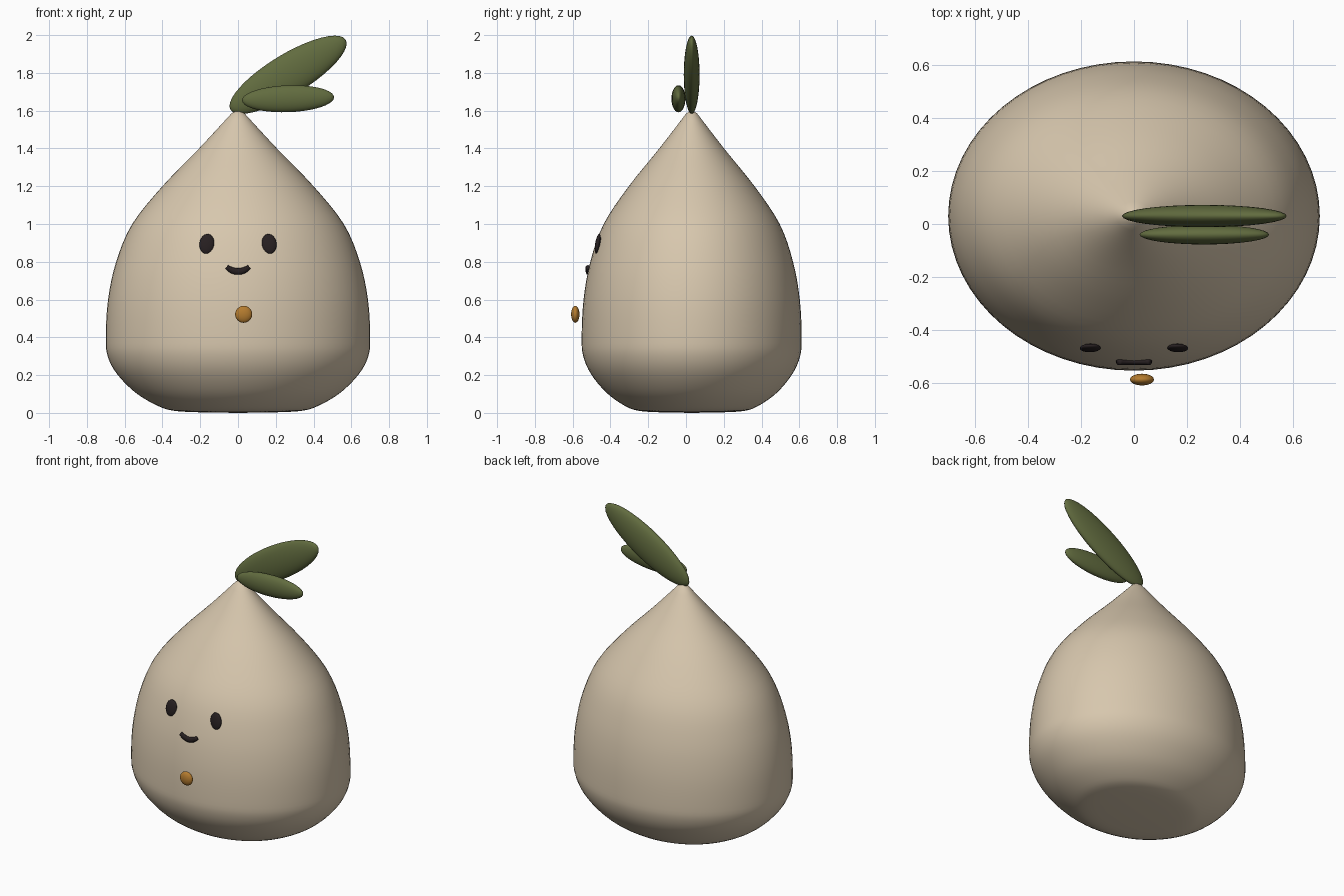
import bpy, bmesh, math
from mathutils import Matrix, Vector
from mathutils.geometry import interpolate_bezier

if "Cube" in bpy.data.objects:
    bpy.data.objects.remove(bpy.data.objects["Cube"])


def material(name, rgb):
    m = bpy.data.materials.new(name)
    m.diffuse_color = (*rgb, 1)
    m.use_nodes = True
    m.node_tree.nodes["Principled BSDF"].inputs["Base Color"].default_value = m.diffuse_color
    return m


cream = material("cream", (0.68, 0.57, 0.42))
green = material("leaf green", (0.122, 0.150, 0.050))
dark = material("dark brown", (0.020, 0.014, 0.015))
orange = material("orange", (0.46, 0.20, 0.028))


def finish(name, bm, mat):
    bmesh.ops.recalc_face_normals(bm, faces=bm.faces)
    for f in bm.faces:
        f.smooth = True
    me = bpy.data.meshes.new(name)
    bm.to_mesh(me)
    bm.free()
    me.materials.append(mat)
    ob = bpy.data.objects.new(name, me)
    bpy.context.collection.objects.link(ob)
    return ob


def ellipsoid(name, centre, radii, mat, roll=0, pitch=0):
    """Squashed ball: roll turns it in the front plane, pitch leans it back."""
    bm = bmesh.new()
    bmesh.ops.create_uvsphere(bm, u_segments=32, v_segments=20, radius=1)
    bm.transform(Matrix.Translation(centre)
                 @ Matrix.Rotation(math.radians(pitch), 4, 'X')
                 @ Matrix.Rotation(math.radians(-roll), 4, 'Y')
                 @ Matrix.Diagonal((*radii, 1)))
    return finish(name, bm, mat)


def smooth_path(pts, steps):
    """Smooth curve through all points."""
    pts = [Vector((*p, 0)) for p in pts]
    out = [pts[0]]
    for i in range(len(pts) - 1):
        a, b = pts[i], pts[i + 1]
        before, after = pts[max(i - 1, 0)], pts[min(i + 2, len(pts) - 1)]
        out += interpolate_bezier(a, a + (b - before) / 6,
                                  b - (after - a) / 6, b, steps + 1)[1:]
    return out


# Body: teardrop profile turned round z, narrower front to back
profile = [(0.20, 0.003), (0.33, 0.01), (0.42, 0.035), (0.54, 0.105),
           (0.64, 0.205), (0.69, 0.30), (0.70, 0.40), (0.688, 0.60),
           (0.645, 0.80), (0.56, 1.0), (0.40, 1.2), (0.206, 1.4),
           (0.035, 1.585)]
path = smooth_path(profile, 4)
SEG = 64
bm = bmesh.new()
rings = []
for p in path:
    rings.append([bm.verts.new((p.x * math.cos(t), 0.03 + 0.832 * p.x * math.sin(t), p.y))
                  for t in (2 * math.pi * i / SEG for i in range(SEG))])
for r0, r1 in zip(rings, rings[1:]):
    for i in range(SEG):
        j = (i + 1) % SEG
        bm.faces.new((r0[i], r0[j], r1[j], r1[i]))
for ring, z in ((rings[0], 0.0), (rings[-1], 1.605)):
    tip = bm.verts.new((0, 0.03, z))
    for i in range(SEG):
        bm.faces.new((ring[i], ring[(i + 1) % SEG], tip))
finish("body", bm, cream)

# Leaves
ellipsoid("large_leaf", (0.265, 0.03, 1.79), (0.357, 0.042, 0.108), green, roll=31.3)
ellipsoid("small_leaf", (0.265, -0.04, 1.663), (0.244, 0.037, 0.071), green, roll=2)

# Eyes, lying on the sloping front
for side, s in (("left", -1), ("right", 1)):
    ellipsoid(side + "_eye", (s * 0.165, -0.467, 0.895), (0.039, 0.014, 0.053),
              dark, roll=s * 8, pitch=-9)

# Smile: curved tube, thinner at the ends
bm = bmesh.new()
N, M = 16, 12
rings = []
for k in range(N + 1):
    u = 2 * k / N - 1
    r = 0.018 - 0.006 * u * u
    cx, cz = 0.060 * u, 0.748 + 0.025 * u * u
    n = Vector((-0.05 * u, 0.06)).normalized()
    rings.append([bm.verts.new((cx + n.x * r * math.cos(t), -0.519 + 0.012 * math.sin(t),
                                cz + n.y * r * math.cos(t)))
                  for t in (2 * math.pi * i / M for i in range(M))])
for r0, r1 in zip(rings, rings[1:]):
    for i in range(M):
        bm.faces.new((r0[i], r0[(i + 1) % M], r1[(i + 1) % M], r1[i]))
bm.faces.new(rings[0])
bm.faces.new(rings[-1])
finish("smile", bm, dark)

# Button
ellipsoid("button", (0.03, -0.586, 0.522), (0.045, 0.022, 0.045), orange)
